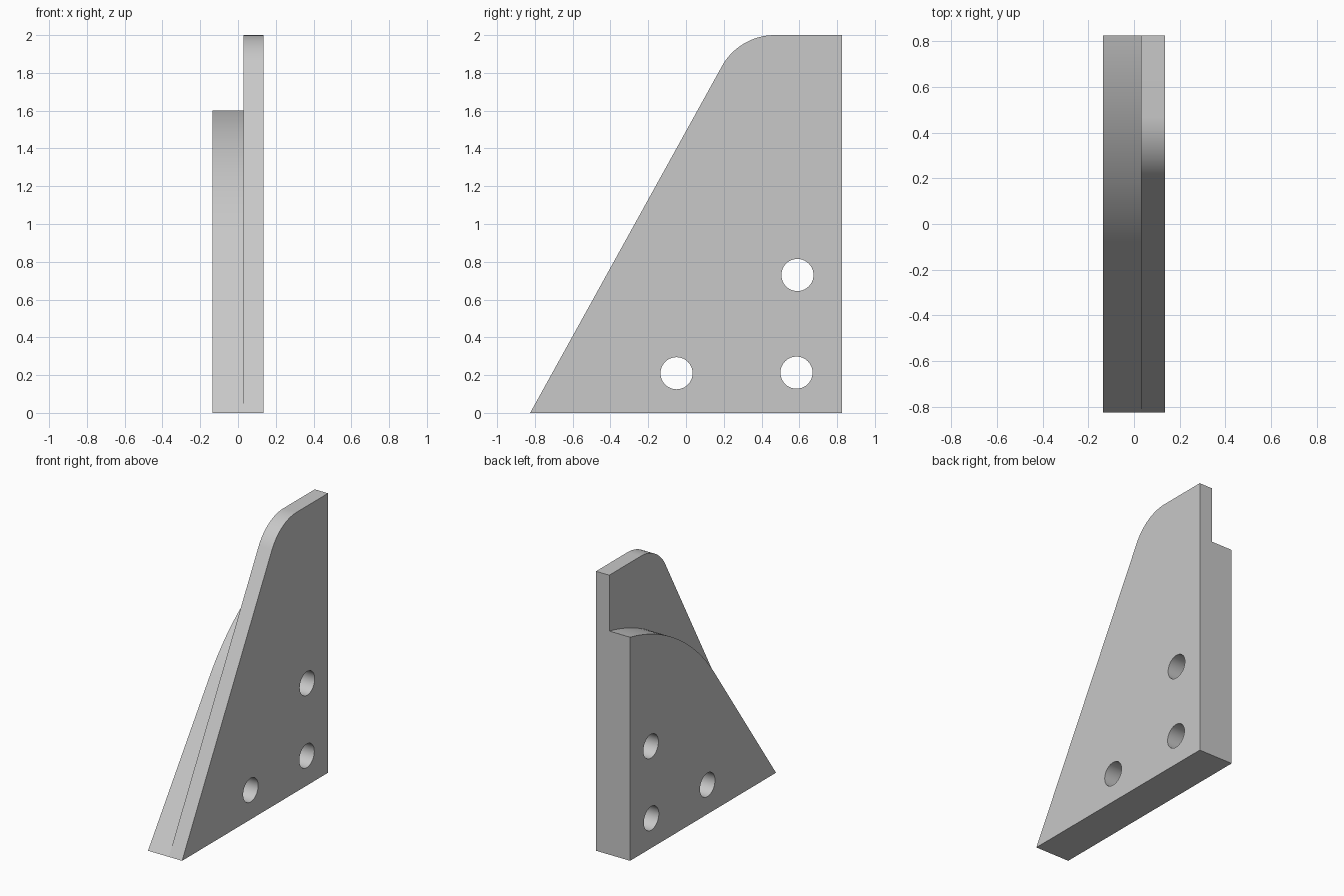
import bpy, bmesh
from math import sin, cos, pi, radians
from mathutils import Matrix

cube = bpy.data.objects.get("Cube")
if cube:
    bpy.data.objects.remove(cube)

grey = bpy.data.materials.new("plain_grey")
grey.use_nodes = True
colour = (0.58, 0.58, 0.58, 1)
grey.diffuse_color = colour
grey.node_tree.nodes["Principled BSDF"].inputs["Base Color"].default_value = colour

FRONT, BACK = -0.825, 0.825
HOLES = [(-0.05, 0.21), (0.585, 0.213), (0.59, 0.73)]
HOLE_RADIUS = 0.085


def crown(end, radius, steep, shallow, steps=24):
    """Arc rising from a steep slope to a shallow one, finishing at end."""
    cy = end[0] + radius * sin(shallow)
    cz = end[1] - radius * cos(shallow)
    angles = [steep + (shallow - steep) * i / steps for i in range(steps + 1)]
    return [(cy - radius * sin(a), cz + radius * cos(a)) for a in angles]


def circle(centre, radius, steps=40):
    return [(centre[0] + radius * cos(2 * pi * i / steps),
             centre[1] + radius * sin(2 * pi * i / steps)) for i in range(steps)]


def plate(name, outline, x0, x1):
    """Drilled plate: a filled side profile extruded across x."""
    curve = bpy.data.curves.new(name + "_profile", 'CURVE')
    curve.dimensions = '2D'
    curve.fill_mode = 'BOTH'
    curve.extrude = (x1 - x0) / 2
    for loop in [outline] + [circle(h, HOLE_RADIUS) for h in HOLES]:
        spline = curve.splines.new('POLY')
        spline.points.add(len(loop) - 1)
        for point, (y, z) in zip(spline.points, loop):
            point.co = (y, z, 0, 1)
        spline.use_cyclic_u = True
    helper = bpy.data.objects.new(name + "_profile", curve)
    bpy.context.collection.objects.link(helper)
    graph = bpy.context.evaluated_depsgraph_get()
    mesh = bpy.data.meshes.new_from_object(helper.evaluated_get(graph))
    bpy.data.objects.remove(helper)

    # Stand the profile up: profile axes become y and z, thickness becomes x
    stand = Matrix(((0, 0, 1, (x0 + x1) / 2), (1, 0, 0, 0), (0, 1, 0, 0), (0, 0, 0, 1)))
    bm = bmesh.new()
    bm.from_mesh(mesh)
    bm.transform(stand)
    bmesh.ops.remove_doubles(bm, verts=bm.verts, dist=1e-5)
    bmesh.ops.recalc_face_normals(bm, faces=bm.faces)
    bm.to_mesh(mesh)
    bm.free()

    mesh.name = name
    mesh.materials.clear()
    mesh.materials.append(grey)
    for face in mesh.polygons:
        face.material_index = 0
    obj = bpy.data.objects.new(name, mesh)
    bpy.context.collection.objects.link(obj)
    bpy.ops.object.select_all(action='DESELECT')
    obj.select_set(True)
    bpy.context.view_layer.objects.active = obj
    bpy.ops.object.shade_smooth_by_angle(angle=radians(25))
    return obj


# Tall thin plate with a rounded shoulder and flat top
base = [(BACK, 0), (FRONT, 0)]
plate("tall_plate",
      base + crown((0.47, 2.0), 0.32, radians(61), 0) + [(BACK, 2.0)], 0.03, 0.135)

# Thick lower plate with a long curved top
plate("thick_plate",
      base + crown((BACK, 1.6), 1.54, radians(54.7), radians(11.3)), -0.135, 0.03)
